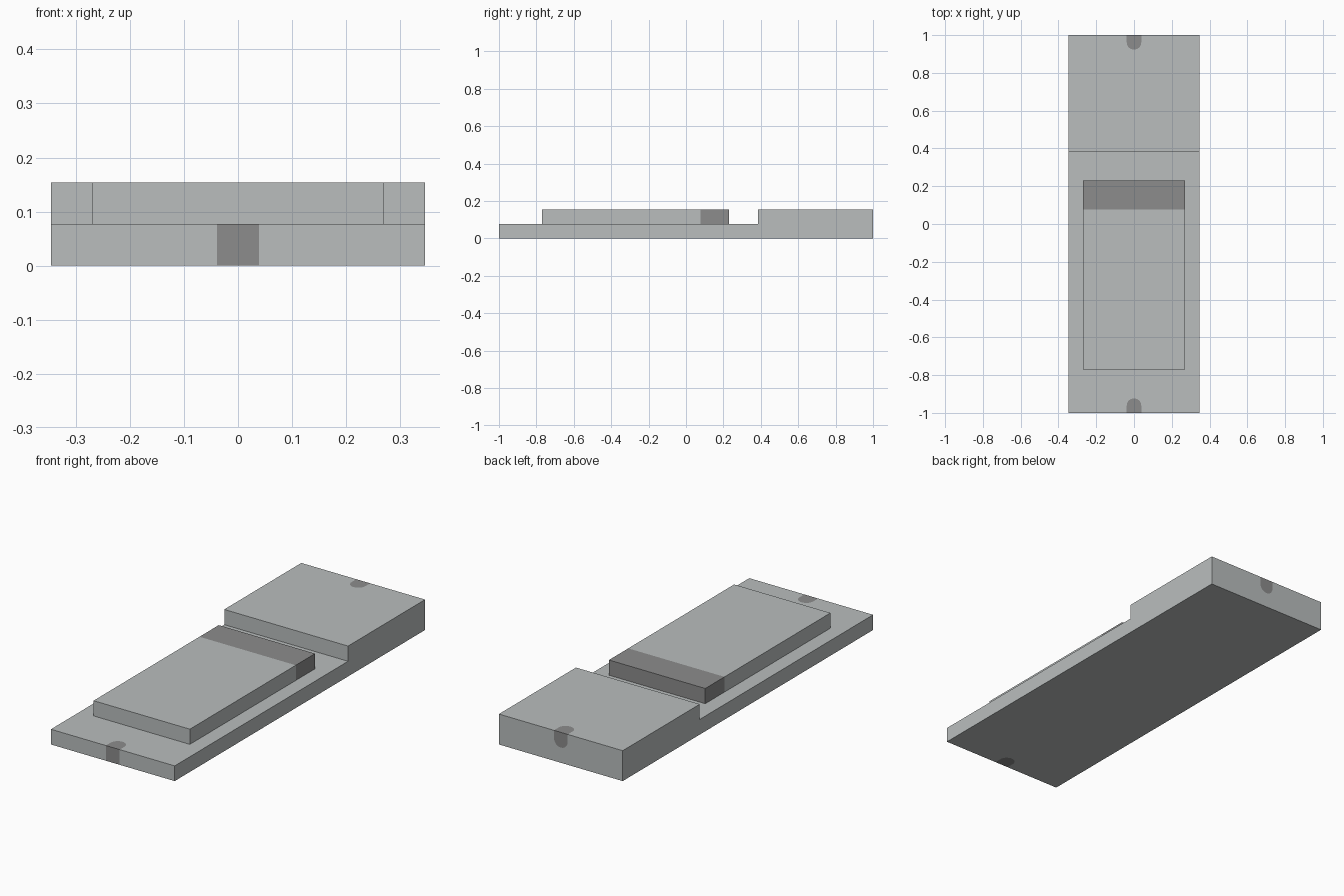
import bpy, bmesh
from math import cos, sin, pi

if "Cube" in bpy.data.objects:
    bpy.data.objects.remove(bpy.data.objects["Cube"])

U = 1 / 13                       # one design unit: the body is 26 x 9 x 2
HALF_L, HALF_W, STEP_Y = 13, 4.5, 5


def material(name, rgb):
    m = bpy.data.materials.new(name)
    m.use_nodes = True
    m.diffuse_color = (*rgb, 1)
    m.node_tree.nodes["Principled BSDF"].inputs["Base Color"].default_value = (*rgb, 1)
    return m


MATS = [material("light grey", (0.49, 0.515, 0.515)),
        material("dark grey", (0.262, 0.262, 0.262))]


def finish(bm, name):
    bmesh.ops.remove_doubles(bm, verts=bm.verts[:], dist=1e-5)
    bmesh.ops.recalc_face_normals(bm, faces=bm.faces[:])
    mesh = bpy.data.meshes.new(name)
    bm.to_mesh(mesh)
    bm.free()
    for m in MATS:
        mesh.materials.append(m)
    bpy.context.collection.objects.link(bpy.data.objects.new(name, mesh))


def face(bm, points, mat=0):
    f = bm.faces.new([bm.verts.new([c * U for c in p]) for p in points])
    f.material_index = mat


# Rounded marker outline: x across, d inward from the panel's edge
ARC = 16
MARK = [(-0.5, 0)] + [(-0.5 * cos(pi * i / ARC), 0.5 + 0.5 * sin(pi * i / ARC))
                      for i in range(ARC + 1)] + [(0.5, 0)]


def marked_panel(bm, place, depth):
    """Flat panel with a dark rounded marker let into the middle of one edge."""
    outline = [(-HALF_W, 0)] + MARK + [(HALF_W, 0), (HALF_W, depth), (-HALF_W, depth)]
    face(bm, [place(x, d) for x, d in outline])
    face(bm, [place(x, d) for x, d in MARK], 1)


# Stepped body with markers at both ends
bm = bmesh.new()
for z, depth in ((0, 2 * HALF_L), (1, HALF_L + STEP_Y)):         # underside, low deck
    marked_panel(bm, lambda x, d: (x, d - HALF_L, z), depth)
marked_panel(bm, lambda x, d: (x, HALF_L - d, 2), HALF_L - STEP_Y)  # high deck
marked_panel(bm, lambda x, d: (x, HALF_L, 2 - d), 2)                # back end
xs = (-HALF_W, -0.5, 0.5, HALF_W)
for i in range(3):                                               # front end
    a, b = xs[i], xs[i + 1]
    face(bm, [(a, -HALF_L, 0), (b, -HALF_L, 0), (b, -HALF_L, 1), (a, -HALF_L, 1)],
         int(i == 1))
face(bm, [(-HALF_W, STEP_Y, 1), (HALF_W, STEP_Y, 1),
          (HALF_W, STEP_Y, 2), (-HALF_W, STEP_Y, 2)])             # step riser
side = [(-HALF_L, 0), (HALF_L, 0), (HALF_L, 2), (STEP_Y, 2), (STEP_Y, 1), (-HALF_L, 1)]
for s in (-1, 1):                                                # long sides
    face(bm, [(s * HALF_W, y, z) for y, z in side])
finish(bm, "stepped_body")

# Raised block with a dark band at its back end
bm = bmesh.new()
bmesh.ops.create_cube(bm, size=1)
bmesh.ops.scale(bm, vec=(7 * U, 13 * U, U), verts=bm.verts[:])
bmesh.ops.translate(bm, vec=(0, -3.5 * U, 1.5 * U), verts=bm.verts[:])
bmesh.ops.bisect_plane(bm, geom=bm.verts[:] + bm.edges[:] + bm.faces[:],
                       plane_co=(0, U, 0), plane_no=(0, 1, 0))
for f in bm.faces:
    f.material_index = int(f.calc_center_median().y > U)
finish(bm, "raised_block")
